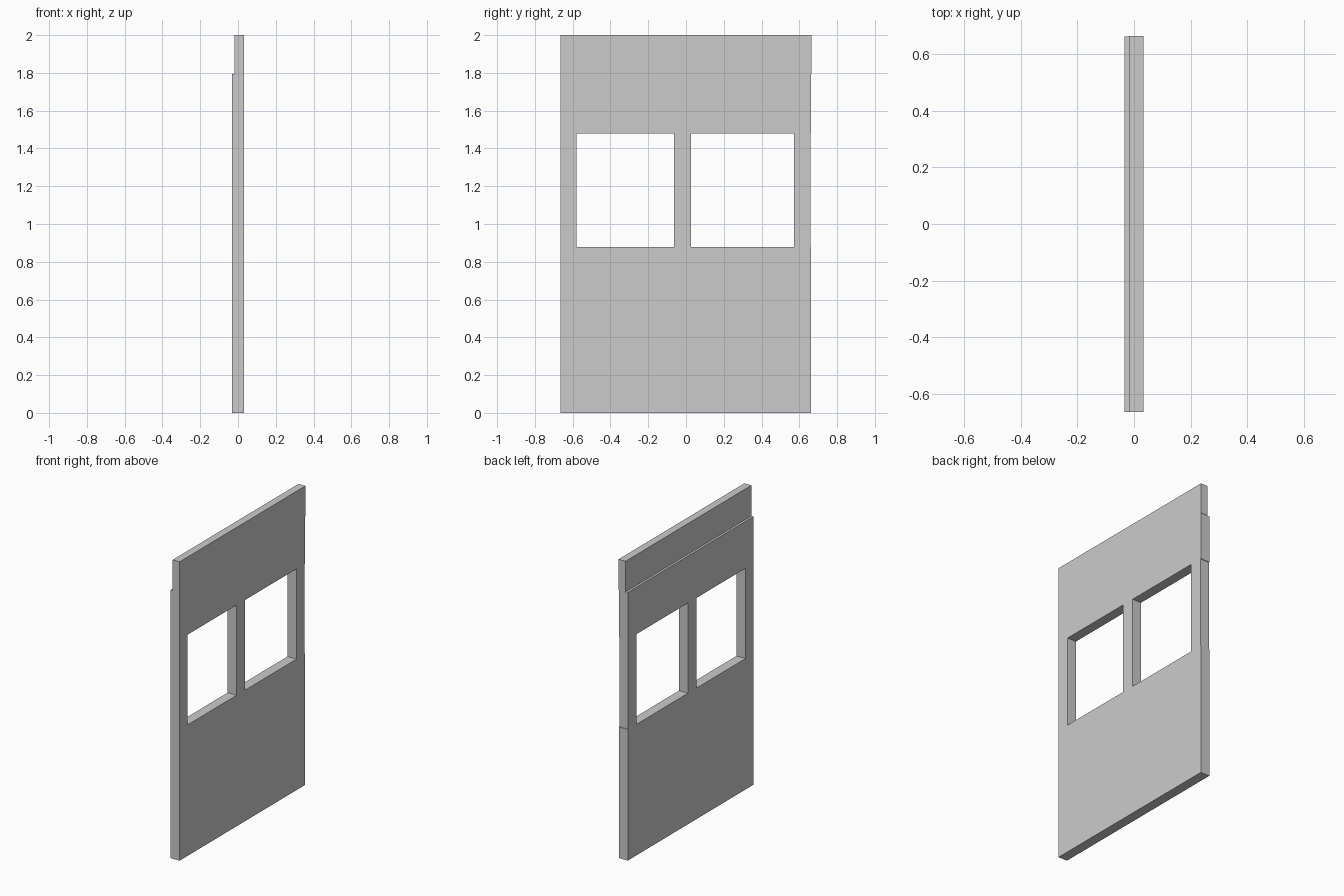
import bpy, bmesh

if "Cube" in bpy.data.objects:
    bpy.data.objects.remove(bpy.data.objects["Cube"])


def board(name, x, y, z):
    """Axis-aligned board given as (min, max) ranges."""
    bm = bmesh.new()
    bmesh.ops.create_cube(bm, size=1)
    for v in bm.verts:
        for i, (lo, hi) in enumerate((x, y, z)):
            v.co[i] = hi if v.co[i] > 0 else lo
    me = bpy.data.meshes.new(name)
    bm.to_mesh(me)
    bm.free()
    ob = bpy.data.objects.new(name, me)
    bpy.context.collection.objects.link(ob)
    return ob


THICK = (-0.033, 0.033)
SILL, HEAD, STEP, TOP = 0.877, 1.48, 1.795, 2.0

# Solid lower panel and the header above the windows
board("lower_panel", THICK, (-0.665, 0.663), (0, SILL))
board("window_header", THICK, (-0.665, 0.663), (HEAD, STEP))

# Thinner top board, stepped back on the -x side
board("top_board", (-0.018, 0.033), (-0.665, 0.665), (STEP, TOP))

# Three stiles framing the two window openings
for name, y in (("left_stile", (-0.665, -0.581)),
                ("middle_stile", (-0.063, 0.026)),
                ("right_stile", (0.571, 0.658))):
    board(name, THICK, y, (SILL, HEAD))
